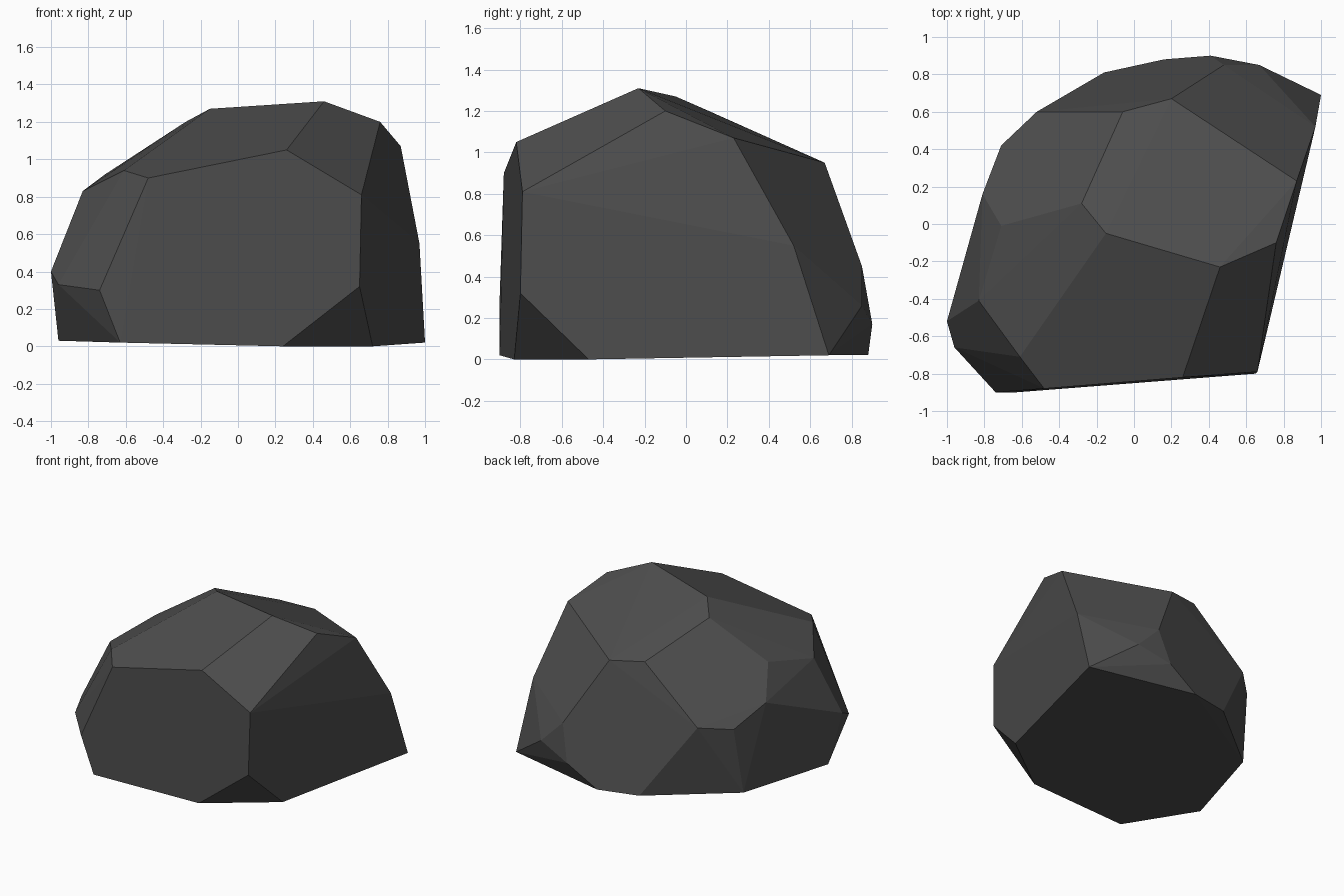
import bpy
import bmesh
import math

cube = bpy.data.objects.get("Cube")
if cube:
    bpy.data.objects.remove(cube, do_unlink=True)


def make_material(name, color):
    material = bpy.data.materials.new(name)
    material.use_nodes = True
    material.diffuse_color = color
    material.node_tree.nodes["Principled BSDF"].inputs["Base Color"].default_value = color
    return material


def make_faceted_stone(name, outline_groups, material):
    """Wrap the corner points in a hull and merge flat areas into facets."""
    bm = bmesh.new()
    for corners in outline_groups:
        for corner in corners:
            bm.verts.new(corner)
    hull = bmesh.ops.convex_hull(bm, input=bm.verts)
    unused = {v for v in hull["geom_interior"] if isinstance(v, bmesh.types.BMVert)}
    bmesh.ops.delete(bm, geom=list(unused), context="VERTS")
    bmesh.ops.dissolve_limit(bm, angle_limit=math.radians(2), verts=bm.verts, edges=bm.edges)
    bmesh.ops.recalc_face_normals(bm, faces=bm.faces)

    mesh = bpy.data.meshes.new(name)
    bm.to_mesh(mesh)
    bm.free()
    mesh.materials.append(material)
    stone = bpy.data.objects.new(name, mesh)
    bpy.context.scene.collection.objects.link(stone)
    return stone


# Outline where the stone rests on the ground
base = [
    (.24, -.83, 0), (.72, -.47, 0), (1, .69, .02), (.16, .88, .02),
    (-.16, .81, .03), (-.74, .34, .03), (-.96, -.4, .03), (-.63, -.9, .02),
]

# Sloping crown facet
crown = [
    (-.15, -.05, 1.27), (.46, -.23, 1.31), (.76, -.1, 1.2), (.87, .23, 1.07),
    (.2, .67, .95), (-.06, .6, .98), (-.28, .11, 1.2),
]

# Broad front facet
front = [
    (-.48, -.88, .9), (.26, -.82, 1.05), (.66, -.79, .81),
    (.65, -.8, .32), (-.74, -.9, .3),
]

# Chipped corners on the left and right flanks
flanks = [
    (-.61, -.71, .94), (-.83, -.41, .83), (-1, -.52, .4),
    (-.96, -.66, .33), (-.71, -.01, .92), (.97, .52, .55),
]

# Chipped corners along the rear
rear = [
    (-.81, .16, .69), (-.71, .42, .55), (-.52, .6, .58),
    (.48, .85, .45), (.67, .85, .26), (.41, .9, .17),
]

dark_stone = make_material("dark_grey_stone", (.075, .075, .075, 1))
make_faceted_stone("boulder", [base, crown, front, flanks, rear], dark_stone)
